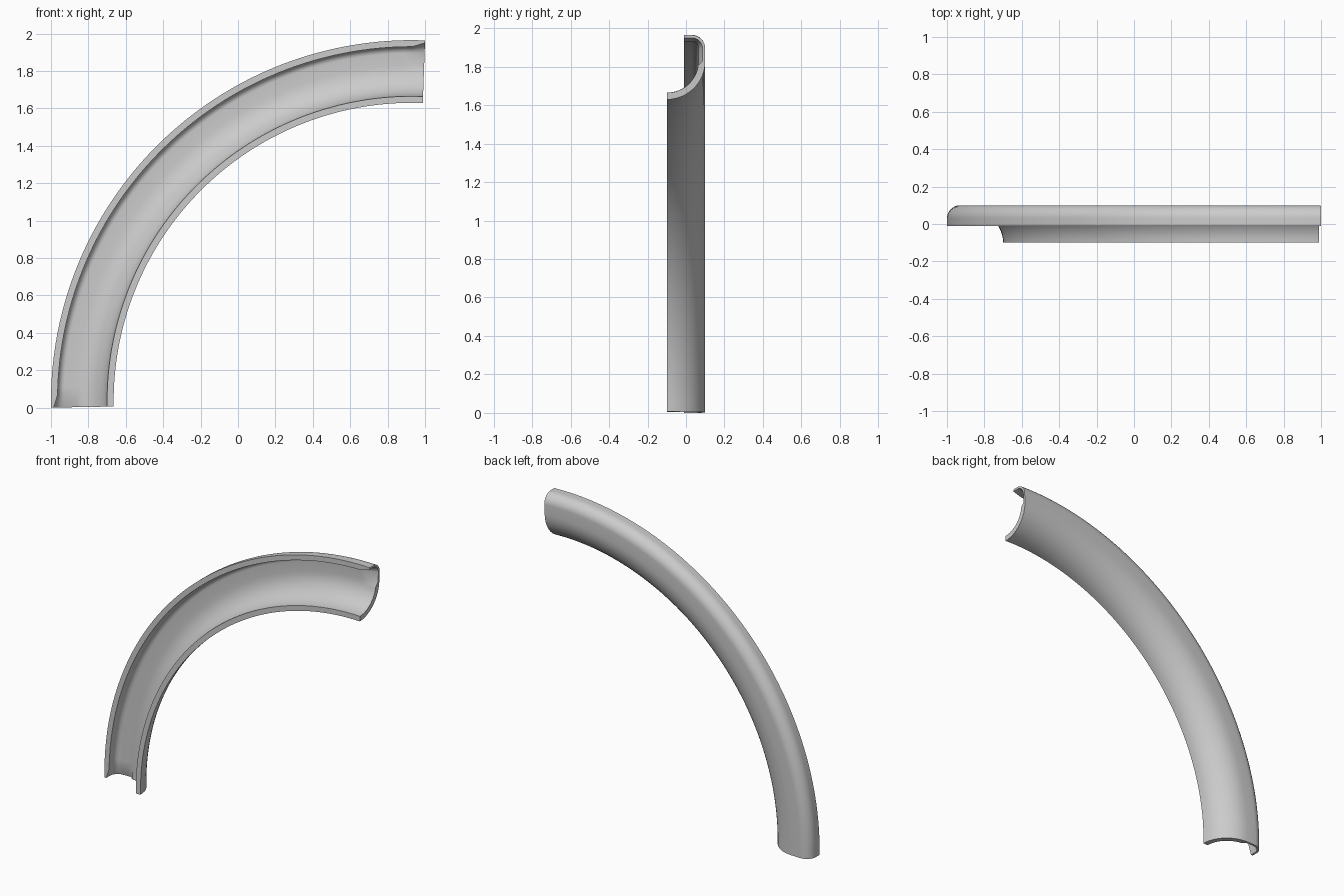
import bpy, bmesh
from math import sin, cos, pi, radians

cube = bpy.data.objects.get("Cube")
if cube:
    bpy.data.objects.remove(cube, do_unlink=True)

CENTRE_X, CENTRE_Z = 0.931, 0.034   # centre of the bend
INNER_R = 1.596                     # radius of the inner rim
WALL = 0.035                        # wall thickness
START, END = radians(-1), radians(92.05)
STEPS = 64


def arc(cx, cy, radius, a0, a1, n):
    """Points on an arc in (radial, depth) space."""
    return [(cx + radius * cos(radians(a0 + (a1 - a0) * i / n)),
             cy + radius * sin(radians(a0 + (a1 - a0) * i / n)))
            for i in range(n + 1)]


def wall_line(inset, n=12):
    """Hooked channel line: low rim, round belly, flat back, tall lip."""
    belly = arc(0.2, -0.1, 0.2 - inset, 180, 90, n)
    corner = arc(0.265, 0.03, 0.07 - inset, 90, 0, n)
    return belly + corner + [(0.335 - inset, -0.01)]


outside = wall_line(0)
inside = wall_line(WALL)
flared = wall_line(WALL * 0.4)
# At the ends the inner face flares outward around the lip corner
mouth = [f if p[0] > 0.195 else p for p, f in zip(inside, flared)]


def section(bm, angle, inner):
    ring = []
    for t, y in outside + inner[::-1]:
        r = INNER_R + t
        ring.append(bm.verts.new((CENTRE_X - r * cos(angle), y,
                                  CENTRE_Z + r * sin(angle))))
    return ring


# Sweep the channel round the bend
flare = 0.035
angles = [START] + [START + flare + (END - START - 2 * flare) * i / STEPS
                    for i in range(STEPS + 1)] + [END]
bm = bmesh.new()
rings = [section(bm, a, mouth if a in (START, END) else inside) for a in angles]
count = len(rings[0])
for a, b in zip(rings, rings[1:]):
    for i in range(count):
        j = (i + 1) % count
        bm.faces.new((a[i], a[j], b[j], b[i]))

# Close both cut ends with strips between the two wall faces
for ring in (rings[0], rings[-1]):
    for i in range(len(outside) - 1):
        bm.faces.new((ring[i], ring[i + 1], ring[count - 2 - i], ring[count - 1 - i]))
bmesh.ops.recalc_face_normals(bm, faces=bm.faces)

mesh = bpy.data.meshes.new("curved_channel")
bm.to_mesh(mesh)
bm.free()
channel = bpy.data.objects.new("curved_channel", mesh)
bpy.context.collection.objects.link(channel)

# Plain grey finish
grey = bpy.data.materials.new("light_grey")
grey.use_nodes = True
colour = (0.6, 0.6, 0.6, 1)
grey.diffuse_color = colour
grey.node_tree.nodes["Principled BSDF"].inputs["Base Color"].default_value = colour
mesh.materials.append(grey)

bpy.ops.object.select_all(action='DESELECT')
channel.select_set(True)
bpy.context.view_layer.objects.active = channel
bpy.ops.object.shade_smooth_by_angle(angle=radians(35))
